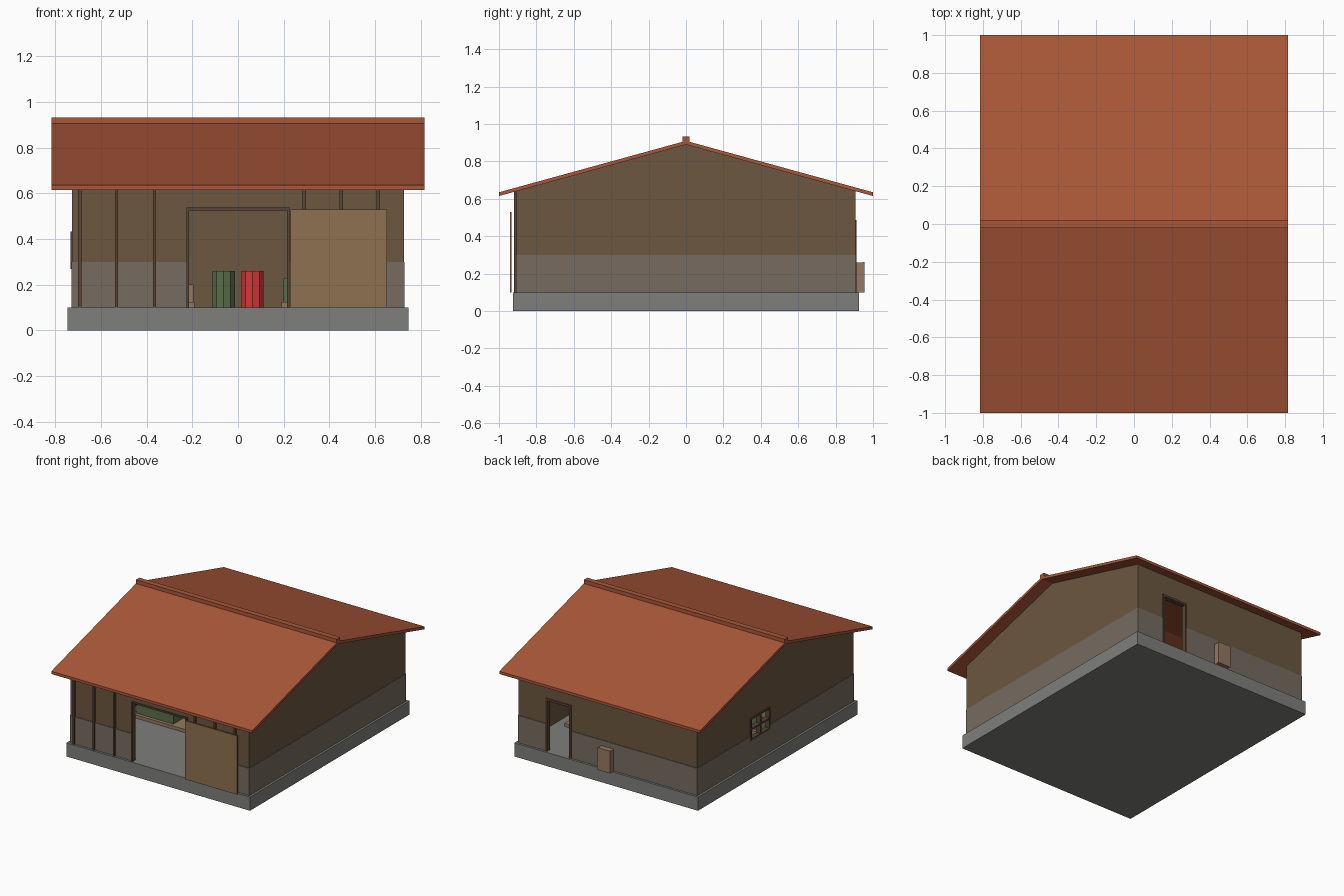
import bpy, bmesh, math

if "Cube" in bpy.data.objects:
    bpy.data.objects.remove(bpy.data.objects["Cube"])


def material(name, rgb):
    m = bpy.data.materials.new(name)
    m.diffuse_color = (*rgb, 1)
    m.use_nodes = True
    m.node_tree.nodes["Principled BSDF"].inputs["Base Color"].default_value = m.diffuse_color
    return m


ROOF = material("roof_red", (.40, .095, .04))
WOOD = material("dark_wood", (.15, .095, .05))
TRIM = material("trim_wood", (.10, .06, .035))
DOOR = material("door_wood", (.27, .165, .08))
BAND = material("plinth_render", (.18, .15, .115))
SLAB = material("concrete", (.21, .21, .20))
TAN = material("crate_wood", (.30, .19, .12))
GREEN = material("green_paint", (.10, .16, .07))
RED = material("red_paint", (.65, .04, .04))


def finish(name, bm, mat):
    bmesh.ops.recalc_face_normals(bm, faces=bm.faces)
    me = bpy.data.meshes.new(name)
    bm.to_mesh(me)
    bm.free()
    ob = bpy.data.objects.new(name, me)
    bpy.context.collection.objects.link(ob)
    if mat:
        me.materials.append(mat)
    return ob


def prism(name, x0, x1, yz, mat):
    """Extrude a y-z outline along x."""
    bm = bmesh.new()
    face = bm.faces.new([bm.verts.new((x0, y, z)) for y, z in yz])
    geo = bmesh.ops.extrude_face_region(bm, geom=[face])["geom"]
    verts = [g for g in geo if isinstance(g, bmesh.types.BMVert)]
    bmesh.ops.translate(bm, verts=verts, vec=(x1 - x0, 0, 0))
    return finish(name, bm, mat)


def box(name, x, y, z, mat):
    return prism(name, x[0], x[1],
                 [(y[0], z[0]), (y[1], z[0]), (y[1], z[1]), (y[0], z[1])], mat)


def drum(name, x, y, mat, r=.052, h=.16):
    bm = bmesh.new()
    bmesh.ops.create_cone(bm, cap_ends=True, segments=10, radius1=r, radius2=r, depth=h)
    bmesh.ops.translate(bm, verts=bm.verts, vec=(x, y, .1 + h / 2))
    return finish(name, bm, mat)


def cut(objects, x, y, z):
    """Cut a rectangular opening through the given objects."""
    cutter = box("opening_cutter", x, y, z, None)
    cutter.hide_render = True
    for ob in objects:
        mod = ob.modifiers.new("opening", 'BOOLEAN')
        mod.operation, mod.solver, mod.object = 'DIFFERENCE', 'EXACT', cutter
        bpy.context.view_layer.objects.active = ob
        bpy.ops.object.modifier_apply(modifier=mod.name)
    bpy.data.objects.remove(cutter)


# Floor slab
box("floor_slab", (-.745, .745), (-.925, .925), (0, .1), SLAB)

# Walls: long front and back, gabled sides, and a paler band around the foot
front = box("front_wall", (-.70, .70), (-.905, -.88), (.1, .64), WOOD)
back = box("back_wall", (-.70, .70), (.88, .905), (.1, .64), WOOD)
gable = [(-.905, .1), (.905, .1), (.905, .642), (0, .891), (-.905, .642)]
left = prism("left_gable_wall", -.725, -.70, gable, WOOD)
prism("right_gable_wall", .70, .725, gable, WOOD)
front_band = box("front_band", (-.727, .727), (-.909, -.9), (.1, .3), BAND)
back_band = box("back_band", (-.727, .727), (.9, .909), (.1, .3), BAND)
left_band = box("left_band", (-.729, -.72), (-.905, .905), (.1, .3), BAND)
box("right_band", (.72, .729), (-.905, .905), (.1, .3), BAND)

# Openings: barn entrance, back door, left window
cut([front, front_band], (-.22, .22), (-1, -.8), (.05, .53))
cut([back, back_band], (.30, .50), (.8, 1), (.05, .48))
cut([left, left_band], (-.8, -.65), (.07, .29), (.27, .43))

# Roof and ridge cap
prism("roof", -.815, .815,
      [(-1, .615), (0, .89), (1, .615), (1, .635), (0, .91), (-1, .635)], ROOF)
box("ridge_cap", (-.815, .815), (-.02, .02), (.895, .932), ROOF)

# Vertical battens on the front
for i, x in enumerate((-.692, -.531, -.365, .29, .452, .613)):
    box(f"front_batten_{i}", (x - .007, x + .007), (-.92, -.905), (.1, .638), TRIM)

# Entrance frame and sliding door
for s in (-1, 1):
    box("entrance_post", (s * .22 - .006, s * .22 + .006), (-.918, -.88), (.1, .53), TRIM)
box("entrance_header", (-.226, .226), (-.912, -.88), (.525, .537), TRIM)
box("sliding_door", (.23, .652), (-.942, -.932), (.1, .53), DOOR)

# Back door frame
for x in (.302, .498):
    box("back_door_post", (x - .008, x + .008), (.875, .912), (.1, .48), TRIM)
box("back_door_header", (.294, .506), (.875, .912), (.472, .488), TRIM)

# Left window frame and cross bars
for y in (.073, .18, .287):
    box("window_upright", (-.733, -.70), (y - .006, y + .006), (.27, .43), TRIM)
for z in (.274, .35, .426):
    box("window_rail", (-.733, -.70), (.067, .293), (z - .006, z + .006), TRIM)

# Cupboard against the back wall
box("back_cupboard", (-.05, .05), (.905, .945), (.1, .26), TAN)
box("cupboard_front", (-.053, .053), (.945, .955), (.1, .263), TAN)

# Drums at the far end
drum("green_drum", -.063, .7, GREEN)
drum("red_drum", .063, .7, RED)

# Crates on wooden pallets along both sides
for side, y, x0 in ((-1, -.22, .19), (1, .40, .19)):
    xs = sorted((side * x0, side * .62))
    for dy in (-.11, 0, .11):
        box("pallet_bearer", xs, (y + dy - .012, y + dy + .012), (.1, .115), TAN)
    box("pallet_deck", xs, (y - .125, y + .125), (.115, .125), TAN)
    xs = sorted((side * (.30 if side < 0 else .20), side * .60))
    box("green_crate", xs, (y - .10, y + .10), (.125, .23), GREEN)
box("small_crate", (-.27, -.195), (-.2, -.12), (.125, .2), TAN)
